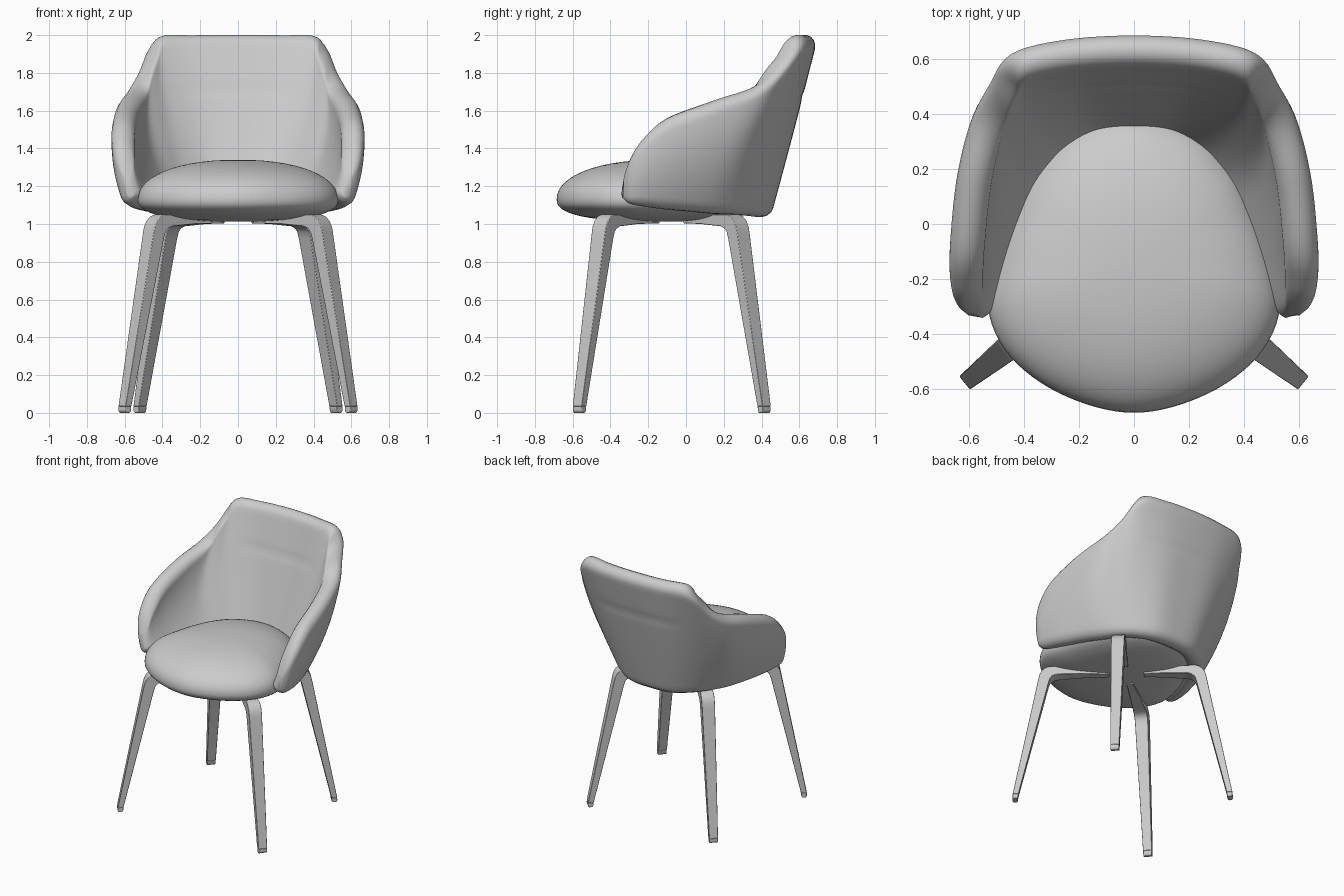
import bpy, bmesh, math
from mathutils import Vector as V

if "Cube" in bpy.data.objects:
    bpy.data.objects.remove(bpy.data.objects["Cube"])


def make_object(name, verts, faces, angle=50, bevel=0):
    bm = bmesh.new()
    vs = [bm.verts.new(v) for v in verts]
    for f in faces:
        bm.faces.new([vs[i] for i in f])
    bmesh.ops.recalc_face_normals(bm, faces=bm.faces)
    me = bpy.data.meshes.new(name)
    bm.to_mesh(me)
    bm.free()
    ob = bpy.data.objects.new(name, me)
    bpy.context.collection.objects.link(ob)
    if bevel:
        m = ob.modifiers.new("soft_edges", 'BEVEL')
        m.width, m.segments, m.limit_method = bevel, 2, 'ANGLE'
    bpy.ops.object.select_all(action='DESELECT')
    bpy.context.view_layer.objects.active = ob
    ob.select_set(True)
    bpy.ops.object.shade_smooth_by_angle(angle=math.radians(angle))
    return ob


def catmull(p0, p1, p2, p3, t):
    return 0.5 * (2 * p1 + (p2 - p0) * t + (2 * p0 - 5 * p1 + 4 * p2 - p3) * t * t
                  + (3 * p1 - p0 - 3 * p2 + p3) * t ** 3)


# Shell: stations from back centre to arm tip (bottom, middle, top, half thickness)
half = [
    ((0, .375, 1.04), (0, .515, 1.53), (0, .643, 2.0), .064),
    ((.14, .36, 1.04), (.20, .503, 1.53), (.24, .628, 1.998), .064),
    ((.25, .295, 1.05), (.362, .437, 1.52), (.42, .588, 1.988), .064),
    ((.325, .21, 1.06), (.45, .34, 1.46), (.475, .503, 1.875), .066),
    ((.38, .12, 1.065), (.512, .24, 1.41), (.53, .375, 1.735), .069),
    ((.43, .02, 1.075), (.55, .10, 1.37), (.583, .15, 1.655), .070),
    ((.485, -.11, 1.085), (.586, -.10, 1.33), (.602, -.10, 1.56), .068),
    ((.525, -.23, 1.10), (.593, -.23, 1.28), (.602, -.22, 1.455), .062),
    ((.55, -.305, 1.115), (.587, -.30, 1.235), (.596, -.285, 1.36), .048),
    ((.56, -.337, 1.14), (.58, -.334, 1.20), (.587, -.325, 1.26), .018),
]
rows = [[V(b), V(m), V(t), th] for b, m, t, th in half]
flip = lambda p: V((-p.x, p.y, p.z))
rows = [[flip(r[0]), flip(r[1]), flip(r[2]), r[3]] for r in rows[:0:-1]] + rows
LAST = len(rows) - 1


def station(u):
    i = min(max(int(u), 0), LAST - 1)
    ks = [min(max(i + d, 0), LAST) for d in (-1, 0, 1, 2)]
    return [catmull(*[rows[k][c] for k in ks], u - i) for c in range(4)]


def centre(u, v):
    b, m, t, _ = station(u)
    return b * (2 * v - 1) * (v - 1) + m * 4 * v * (1 - v) + t * v * (2 * v - 1)


def shell():
    per, side, cap = 6, 26, 8
    verts, faces, n = [], [], 0
    steps = LAST * per
    arc = [math.pi * k / cap for k in range(cap)]
    for s in range(steps + 1):
        u = s / per
        b, m, t, th = station(u)
        e = min(th / (t - b).length, .4)
        run = [e + (1 - 2 * e) * k / side for k in range(side)]
        sec = [(v, 1) for v in run]
        sec += [(1 - e + e * math.sin(a), math.cos(a)) for a in arc]
        sec += [(1 - v, -1) for v in run]
        sec += [(e - e * math.sin(a), -math.cos(a)) for a in arc]
        n = len(sec)
        # near the arm tips keep the direction of the arm itself
        un = min(max(u, 2.2), LAST - 2.2)
        for v, w in sec:
            p = centre(u, v)
            du = centre(un + .3, v) - centre(un - .3, v)
            dv = centre(un, v + .02) - centre(un, v - .02)
            nor = dv.cross(du).normalized()
            thick = th * (1.12 - .24 * v)
            # stitched seam across the backrest
            if p.y > .3 and abs(p.x) < .36:
                thick *= 1 - .08 * math.exp(-((p.z - 1.69) / .025) ** 2) * (1 - (p.x / .36) ** 4)
            verts.append(p + nor * w * thick)
    for s in range(steps):
        for k in range(n):
            a, c = s * n, (k + 1) % n
            faces.append((a + k, a + c, a + n + c, a + n + k))
    faces += [tuple(range(n)), tuple(range(steps * n, steps * n + n))]
    make_object("back_and_arm_shell", verts, faces, 80)


# Seat cushion: outline swept into a dome above and a shallow bowl below
def seat():
    right = [(0, -.685), (.17, -.655), (.34, -.575), (.47, -.455), (.53, -.30),
             (.50, -.12), (.445, .04), (.365, .20), (.22, .34), (0, .405)]
    pts = [V(p) for p in right] + [V((-x, y)) for x, y in right[-2:0:-1]]
    k = len(pts)
    outline = [catmull(*[pts[(i + d) % k] for d in (-1, 0, 1, 2)], j / 5)
               for i in range(k) for j in range(5)]
    n, rings, mid = len(outline), 28, V((0, -.14))
    verts, faces = [(0, -.14, 1.34)], []
    for r in range(1, rings):
        a = math.pi * r / rings
        rad, c = math.sin(a), math.cos(a)
        z = 1.13 + (.21 * c ** .95 if c > 0 else -.118 * abs(c) ** .8)
        for p in outline:
            q = mid + (p - mid) * rad ** (.9 if c > 0 else .8)
            verts.append((q.x, q.y, z))
    verts.append((0, -.14, 1.012))
    for r in range(rings - 2):
        for i in range(n):
            a, b, j = 1 + r * n, 1 + (r + 1) * n, (i + 1) % n
            faces.append((a + i, a + j, b + j, b + i))
    end = len(verts) - 1
    for i in range(n):
        j = (i + 1) % n
        faces += [(0, 1 + i, 1 + j), (end, end - n + i, end - n + j)]
    make_object("seat_cushion", verts, faces, 70)


# Legs: bent profile in the radial plane, widest at the bend
HUB = V((0, -.08, 0))


def prism(name, profile, foot, bevel):
    d = (V((foot[0], foot[1], 0)) - HUB).normalized()
    side = V((-d.y, d.x, 0))
    # profile entries are radius, height, width
    verts = [HUB + d * r + V((0, 0, z)) + side * s * w / 2 for s in (-1, 1) for r, z, w in profile]
    n = len(profile)
    faces = [tuple(range(n)), tuple(range(n, 2 * n))]
    faces += [(i, (i + 1) % n, n + (i + 1) % n, n + i) for i in range(n)]
    make_object(name, verts, faces, 35, bevel)


def leg(name, x, y):
    R = (V((x, y, 0)) - HUB).length
    outer = [(.018, .035, .062), (-.160, .95, .092), (-.168, .985, .093), (-.185, 1.018, .093),
             (-.21, 1.04, .093), (-.24, 1.05, .092), (-.45, 1.05, .07)]
    inner = [(-.45, 1.0, .07), (-.36, .993, .08), (-.29, .988, .09), (-.262, .978, .092),
             (-.243, .958, .092), (-.232, .925, .091), (-.022, .035, .062)]
    full = [(R + a, z, w) for a, z, w in outer] + [(.12, 1.04, .045), (.12, 1.004, .045)]
    full += [(R + a, z, w) for a, z, w in inner]
    prism(name, full, (x, y), .003)
    glide = [(.018, .035), (.019, .012), (.011, 0), (-.012, 0), (-.02, .012), (-.022, .035)]
    prism(name + "_glide", [(R + a, z, .06) for a, z in glide], (x, y), .003)


shell()
seat()
for label, sx in (("left", -1), ("right", 1)):
    leg("front_leg_" + label, .60 * sx, -.565)
    leg("back_leg_" + label, .52 * sx, .415)
